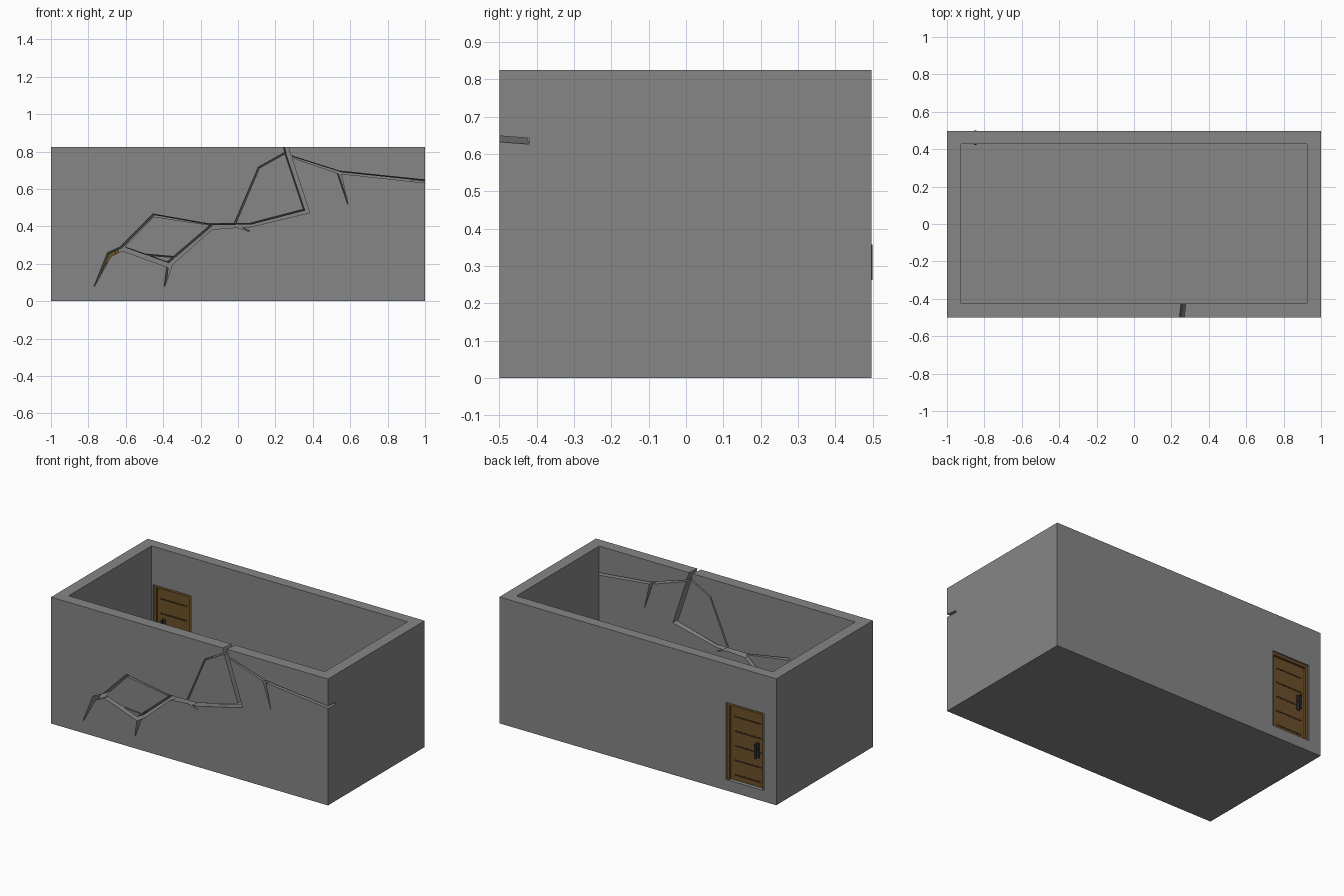
import bpy, bmesh
from mathutils import Vector

cube = bpy.data.objects.get("Cube")
if cube:
    bpy.data.objects.remove(cube)


def material(name, rgb):
    m = bpy.data.materials.new(name)
    m.use_nodes = True
    m.diffuse_color = (*rgb, 1)
    m.node_tree.nodes["Principled BSDF"].inputs["Base Color"].default_value = (*rgb, 1)
    return m


GREY = material("wall grey", (0.24, 0.24, 0.24))
BROWN = material("door brown", (0.15, 0.08, 0.022))
DARK = material("groove dark brown", (0.03, 0.018, 0.008))
METAL = material("handle dark grey", (0.035, 0.035, 0.04))


def finish(name, bm, mat):
    bmesh.ops.recalc_face_normals(bm, faces=bm.faces)
    mesh = bpy.data.meshes.new(name)
    bm.to_mesh(mesh)
    bm.free()
    mesh.materials.append(mat)
    ob = bpy.data.objects.new(name, mesh)
    bpy.context.collection.objects.link(ob)
    return ob


def box(name, mat, x, y, z):
    """Box from (min, max) ranges on each axis."""
    bm = bmesh.new()
    bmesh.ops.create_cube(bm, size=1)
    for v in bm.verts:
        v.co = [r[0] if c < 0 else r[1] for c, r in zip(v.co, (x, y, z))]
    return finish(name, bm, mat)


def crack(path):
    """Slanted prism through the front wall along (x, z, width) points."""
    pts = [Vector(p[:2]) for p in path]
    dirs = [(b - a).normalized() for a, b in zip(pts, pts[1:])]
    left, right = [], []
    for i, (p, (_, _, w)) in enumerate(zip(pts, path)):
        d0, d1 = dirs[max(i - 1, 0)], dirs[min(i, len(dirs) - 1)]
        mid = (d0 + d1).normalized()
        off = Vector((-mid.y, mid.x)) * (w / 2 / max(mid.dot(d1), 0.5))
        left.append(p + off)
        right.append(p - off)
    bm = bmesh.new()
    rings = []
    for l, r in zip(left, right):
        ring = []
        for p, y, s in ((l, -0.51, 0), (r, -0.51, 0), (r, -0.42, 1), (l, -0.42, 1)):
            ring.append(bm.verts.new((p.x + 0.012 * s, y, p.y - 0.008 * s)))
        rings.append(ring)
    for a, b in zip(rings, rings[1:]):
        for k in range(4):
            j = (k + 1) % 4
            bm.faces.new((a[k], a[j], b[j], b[k]))
    bm.faces.new(rings[0])
    bm.faces.new(rings[-1])
    bmesh.ops.triangulate(bm, faces=bm.faces)
    return finish("crack_cutter", bm, GREY)


def cut(target, cutter):
    cutter.hide_render = True
    mod = target.modifiers.new("cut", "BOOLEAN")
    mod.object = cutter
    mod.operation = "DIFFERENCE"
    mod.solver = "EXACT"
    bpy.context.view_layer.objects.active = target
    bpy.ops.object.modifier_apply(modifier=mod.name)
    bpy.data.objects.remove(cutter)


# Open-topped room with a thick floor
room = box("room_walls", GREY, (-1, 1), (-0.5, 0.497), (0, 0.825))
cut(room, box("room_cutter", GREY, (-0.925, 0.925), (-0.425, 0.428), (0.07, 1)))

# Doorway in the back wall
DX, DZ = (-0.913, -0.638), (0.07, 0.575)
cut(room, box("door_cutter", GREY, DX, (0.4, 0.52), (DZ[0] + 0.001, DZ[1])))

# Branching cracks in the front wall
cracks = [
    [(-0.77, 0.08, 0.003), (-0.69, 0.25, 0.026), (-0.62, 0.283, 0.024),
     (-0.38, 0.197, 0.026), (-0.355, 0.205, 0.02)],
    [(-0.395, 0.08, 0.003), (-0.365, 0.205, 0.03), (-0.145, 0.397, 0.024),
     (-0.02, 0.405, 0.022), (0.06, 0.407, 0.02), (0.365, 0.483, 0.026),
     (0.265, 0.785, 0.028), (0.25, 0.84, 0.024)],
    [(-0.63, 0.28, 0.018), (-0.455, 0.46, 0.014), (-0.16, 0.412, 0.006),
     (-0.02, 0.412, 0.008)],
    [(-0.6, 0.277, 0.008), (-0.5, 0.25, 0.006), (-0.345, 0.237, 0.006)],
    [(-0.02, 0.41, 0.01), (0.11, 0.715, 0.008), (0.25, 0.793, 0.008)],
    [(0.26, 0.782, 0.008), (0.54, 0.69, 0.014), (1.02, 0.639, 0.016)],
    [(0.538, 0.69, 0.02), (0.585, 0.52, 0.003)],
    [(-0.02, 0.405, 0.012), (0.06, 0.375, 0.004)],
]
for path in cracks:
    cut(room, crack(path))

# Door frame: two jambs, lintel and sill
FY = (0.437, 0.487)
T = 0.018
box("door_jamb_right", BROWN, (DX[0], DX[0] + T), FY, DZ)
box("door_jamb_left", BROWN, (DX[1] - T, DX[1]), FY, DZ)
box("door_lintel", BROWN, (DX[0] + T, DX[1] - T), FY, (DZ[1] - T, DZ[1]))

# Door leaf with grooves on both faces
PY = (0.45, 0.472)
box("door_leaf", BROWN, (DX[0] + T, DX[1] - T), PY, (DZ[0], DZ[1] - T))
for i in range(5):
    z = 0.485 - 0.095 * i
    box("door_groove_%d" % (i + 1), DARK, (-0.875, -0.682),
        (PY[0] - 0.001, PY[1] + 0.001), (z - 0.005, z + 0.005))

# Handles on both sides: back plate, neck and lever
for side, y, s in (("outer", PY[1], 1), ("inner", PY[0], -1)):
    def span(a, b):
        return tuple(sorted((y + s * a, y + s * b)))
    box(side + "_handle_plate", METAL, (-0.86, -0.838), span(0, 0.006), (0.26, 0.36))
    box(side + "_handle_neck", METAL, (-0.855, -0.843), span(0.006, 0.02), (0.318, 0.33))
    box(side + "_handle_grip", METAL, (-0.855, -0.843), span(0.02, 0.028), (0.262, 0.358))
